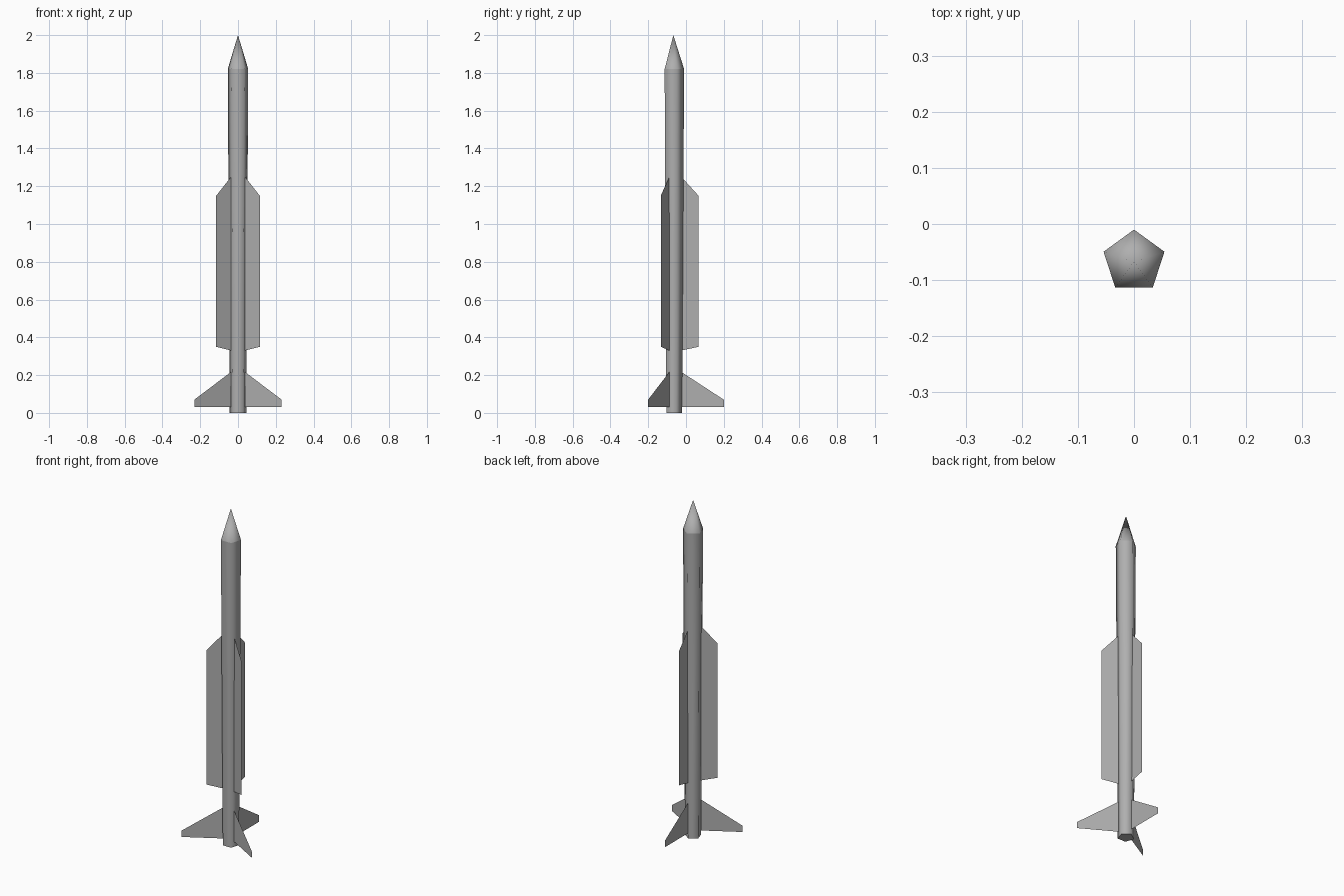
import bpy, bmesh, math
from mathutils import Matrix, Vector

if "Cube" in bpy.data.objects:
    bpy.data.objects.remove(bpy.data.objects["Cube"])

CENTRE = Vector((0, -0.067, 0))
SIDES = 5

# Dark grey paint
paint = bpy.data.materials.new("dark_grey")
paint.diffuse_color = (0.43, 0.43, 0.43, 1)
paint.use_nodes = True
paint.node_tree.nodes["Principled BSDF"].inputs["Base Color"].default_value = paint.diffuse_color


def make_object(name, bm):
    mesh = bpy.data.meshes.new(name)
    bm.to_mesh(mesh)
    bm.free()
    mesh.materials.append(paint)
    obj = bpy.data.objects.new(name, mesh)
    obj.location = CENTRE
    bpy.context.collection.objects.link(obj)
    return obj


def tapered_tube(name, r_bottom, r_top, z_bottom, z_top):
    """Five-sided tube with one corner towards the back (+y) and smooth sides."""
    bm = bmesh.new()

    def ring(r, z):
        if r == 0:
            return [bm.verts.new((0, 0, z))]
        angles = [math.pi / 2 + math.tau * i / SIDES for i in range(SIDES)]
        return [bm.verts.new((r * math.cos(a), r * math.sin(a), z)) for a in angles]

    low, high = ring(r_bottom, z_bottom), ring(r_top, z_top)
    for i in range(SIDES):
        j = (i + 1) % SIDES
        top = [high[0]] if r_top == 0 else [high[j], high[i]]
        bm.faces.new([low[i], low[j]] + top).smooth = True
    if z_bottom == 0:  # flat tail cap
        bm.faces.new(low[::-1])
        for e in bm.edges:
            if any(len(f.verts) == SIDES for f in e.link_faces):
                e.smooth = False
    return make_object(name, bm)


def fin_set(name, outline):
    """Three thin sheet fins, 120 degrees apart; outline is (radius, height)."""
    for k in range(3):
        turn = Matrix.Rotation(math.pi / 2 + k * math.tau / 3, 4, 'Z')
        bm = bmesh.new()
        bm.faces.new([bm.verts.new(turn @ Vector((r, 0, z))) for r, z in outline])
        make_object(f"{name}_{k + 1}", bm)


# Slightly tapered body and pointed nose
tapered_tube("body", 0.046, 0.057, 0.0, 1.82)
tapered_tube("nose_cone", 0.057, 0.0, 1.82, 2.0)

# Long middle wings and swept tail fins
fin_set("middle_wing", [(0.042, 0.33), (0.133, 0.35), (0.133, 1.15), (0.042, 1.25)])
fin_set("tail_fin", [(0.042, 0.032), (0.267, 0.032), (0.267, 0.07), (0.042, 0.217)])
